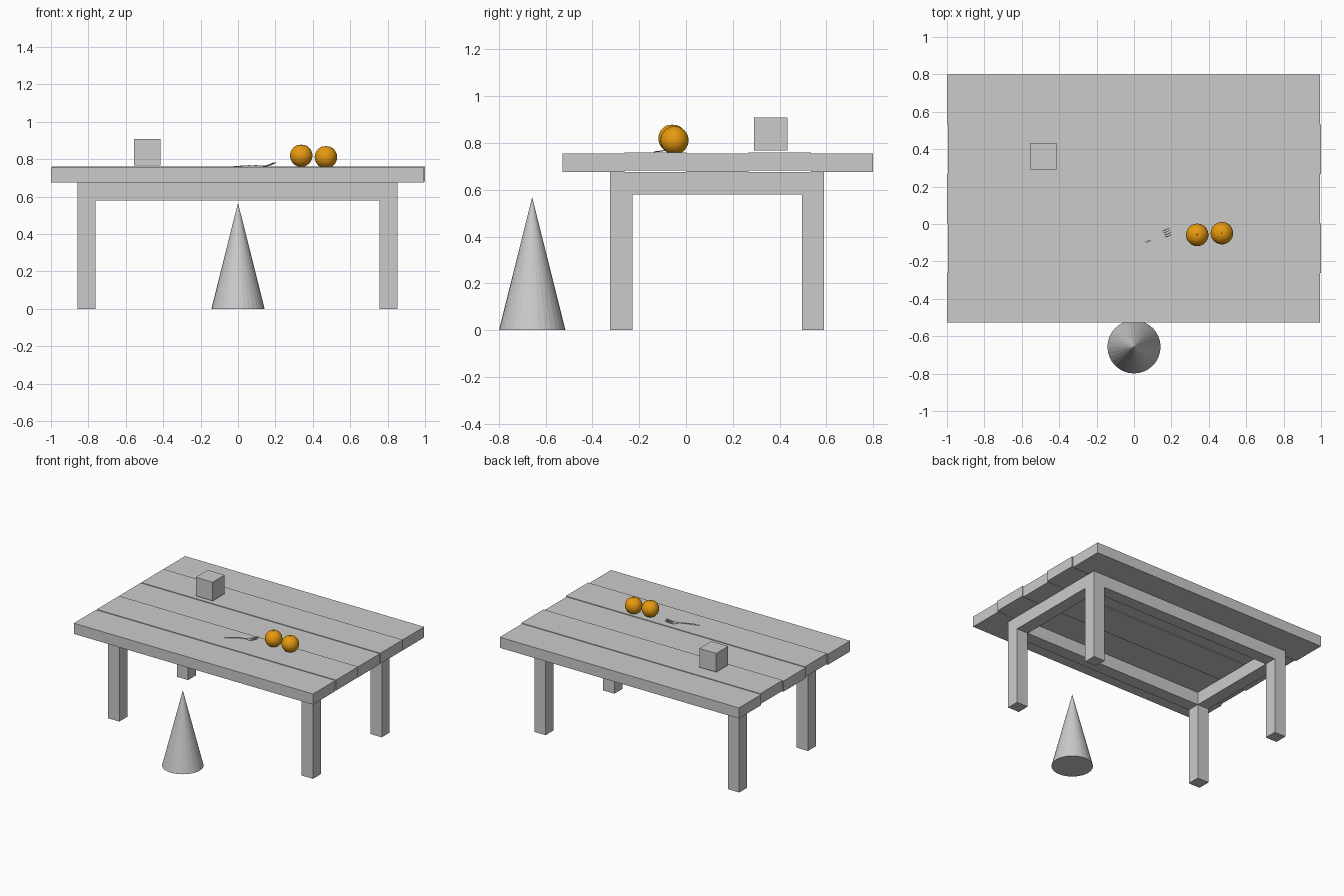
import bpy, bmesh, math
from mathutils import Matrix, Vector

if "Cube" in bpy.data.objects:
    bpy.data.objects.remove(bpy.data.objects["Cube"])


def material(name, rgb):
    m = bpy.data.materials.new(name)
    m.diffuse_color = (*rgb, 1)
    m.use_nodes = True
    m.node_tree.nodes["Principled BSDF"].inputs["Base Color"].default_value = m.diffuse_color
    return m


GREY = material("plain grey", (0.6, 0.6, 0.6))
ORANGE = material("orange peel", (0.8, 0.32, 0.005))
STEM = material("dark stem", (0.12, 0.07, 0.01))


def finish(name, bm, mats, smooth=None):
    bmesh.ops.recalc_face_normals(bm, faces=bm.faces[:])
    me = bpy.data.meshes.new(name)
    bm.to_mesh(me)
    bm.free()
    ob = bpy.data.objects.new(name, me)
    bpy.context.collection.objects.link(ob)
    for m in mats:
        me.materials.append(m)
    if smooth:
        bpy.ops.object.select_all(action='DESELECT')
        ob.select_set(True)
        bpy.context.view_layer.objects.active = ob
        bpy.ops.object.shade_smooth_by_angle(angle=math.radians(smooth))
    return ob


def box(name, x0, x1, y0, y1, z0, z1):
    bm = bmesh.new()
    centre = Vector((x0 + x1, y0 + y1, z0 + z1)) / 2
    size = Matrix.Diagonal((x1 - x0, y1 - y0, z1 - z0, 1))
    bmesh.ops.create_cube(bm, size=1, matrix=Matrix.Translation(centre) @ size)
    return finish(name, bm, [GREY])


# Table top: five planks, every other one slightly raised and shifted
W = 0.265
for i in range(5):
    y = -0.527 + i * W
    up = i % 2
    box(f"plank_{i + 1}", -1 + 0.006 * up, 0.994 + 0.006 * up,
        y, y + W, 0.675 + 0.006 * up, 0.755 + 0.005 * up)

# Legs and rails share one square section, flush with each other
XL, XR, YF, YB, T, H = -0.857, 0.852, -0.324, 0.59, 0.095, 0.676
for xn, x in (("left", XL), ("right", XR - T)):
    for yn, y in (("front", YF), ("back", YB - T)):
        box(f"{yn}_{xn}_leg", x, x + T, y, y + T, 0, H)
    box(f"{xn}_rail", x, x + T, YF + T, YB - T, 0.58, H)
for yn, y in (("front", YF), ("back", YB - T)):
    box(f"{yn}_rail", XL + T, XR - T, y, y + T, 0.58, H)

# Small block resting on the table
box("block", -0.556, -0.415, 0.291, 0.434, 0.767, 0.908)

# Cone on the floor in front
bm = bmesh.new()
bmesh.ops.create_cone(bm, cap_ends=True, segments=32, radius1=0.142, radius2=0,
                      depth=0.567, matrix=Matrix.Translation((0, -0.657, 0.2835)))
finish("floor_cone", bm, [GREY])


# Oranges: spheres with a dimple at the top and a tiny stem button
def orange(name, x, y, z, r=0.06):
    bm = bmesh.new()
    bmesh.ops.create_uvsphere(bm, u_segments=32, v_segments=24, radius=r)
    for v in bm.verts:
        d = math.hypot(v.co.x, v.co.y) / r
        if v.co.z > 0 and d < 0.25:
            v.co.z -= 0.05 * r * (1 - d / 0.25)
    n = len(bm.faces)
    bmesh.ops.create_cone(bm, cap_ends=True, segments=8, radius1=0.004,
                          radius2=0.003, depth=0.004,
                          matrix=Matrix.Translation((0, 0, 0.96 * r)))
    bm.faces.ensure_lookup_table()
    for f in bm.faces[n:]:
        f.material_index = 1
    bmesh.ops.translate(bm, verts=bm.verts[:], vec=(x, y, z))
    finish(name, bm, [ORANGE, STEM], 40)


orange("orange_left", 0.338, -0.058, 0.819)
orange("orange_right", 0.47, -0.049, 0.811)


# Fork: curved strips given as (distance along, sideways centre, half width)
def height(t):
    keys = ((0, 0.760), (0.06, 0.763), (0.12, 0.767), (0.155, 0.763),
            (0.185, 0.762), (0.21, 0.768), (0.237, 0.780))
    for (a, za), (b, zb) in zip(keys, keys[1:]):
        if t <= b:
            return za + (zb - za) * (t - a) / (b - a)
    return keys[-1][1]


def strip(bm, rows, thick=0.003):
    rings = []
    for t, s, w in rows:
        z = height(t)
        rings.append([bm.verts.new(c) for c in (
            (t, s - w, z), (t, s + w, z), (t, s + w, z + thick), (t, s - w, z + thick))])
    for a, b in zip(rings, rings[1:]):
        for k in range(4):
            bm.faces.new((a[k], a[(k + 1) % 4], b[(k + 1) % 4], b[k]))
    bm.faces.new(rings[0])
    bm.faces.new(rings[-1])


bm = bmesh.new()
strip(bm, [(0, 0, 0.003), (0.008, 0, 0.006), (0.06, 0, 0.006), (0.1, 0, 0.004),
           (0.145, 0, 0.003), (0.158, 0, 0.009), (0.17, 0, 0.017), (0.185, 0, 0.019)])
for k in range(4):
    s = -0.0165 + 0.011 * k
    strip(bm, [(0.185, s, 0.0027), (0.21, s * 1.1, 0.0025), (0.237, s * 1.15, 0.0012)])
bmesh.ops.transform(bm, verts=bm.verts[:], matrix=Matrix.Translation((-0.02, -0.135, 0))
                    @ Matrix.Rotation(math.radians(24), 4, 'Z'))
finish("fork", bm, [GREY], 40)
